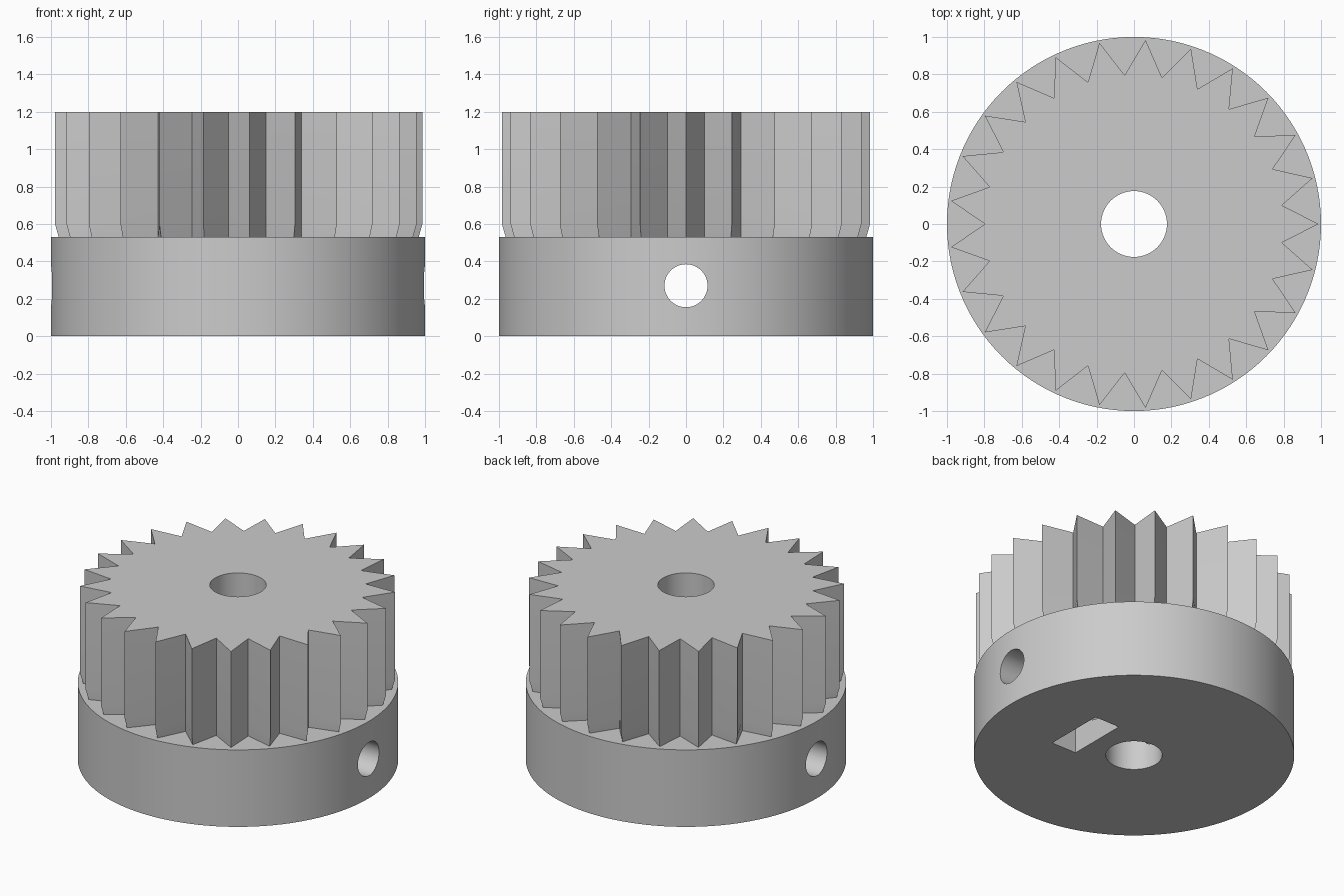
import bpy, bmesh, math
from math import pi, sin, cos
from mathutils import Matrix

TEETH = 25
BASE_TOP, TOP = 0.53, 1.2
TIP, ROOT = 0.986, 0.797

cube = bpy.data.objects.get("Cube")
if cube:
    bpy.data.objects.remove(cube, do_unlink=True)

grey = bpy.data.materials.new("light_grey")
grey.use_nodes = True
colour = (0.6, 0.6, 0.6, 1)
grey.diffuse_color = colour
grey.node_tree.nodes["Principled BSDF"].inputs["Base Color"].default_value = colour


def finish(bm, name):
    """Turn a bmesh into a linked grey object."""
    bmesh.ops.recalc_face_normals(bm, faces=bm.faces)
    mesh = bpy.data.meshes.new(name)
    bm.to_mesh(mesh)
    bm.free()
    mesh.materials.append(grey)
    obj = bpy.data.objects.new(name, mesh)
    bpy.context.collection.objects.link(obj)
    return obj


def cylinder(name, radius, length, centre, segments, along_x=False):
    bm = bmesh.new()
    matrix = Matrix.Translation(centre)
    if along_x:
        matrix = matrix @ Matrix.Rotation(pi / 2, 4, 'Y')
    bmesh.ops.create_cone(bm, cap_ends=True, segments=segments, radius1=radius,
                          radius2=radius, depth=length, matrix=matrix)
    return finish(bm, name)


def box(name, size, centre):
    bm = bmesh.new()
    matrix = Matrix.Translation(centre) @ Matrix.Diagonal((*size, 1))
    bmesh.ops.create_cube(bm, size=1, matrix=matrix)
    return finish(bm, name)


def toothed_drum(name):
    """Star-shaped drum whose tooth tips draw in slightly at the foot."""
    bm = bmesh.new()
    rings = []
    for z, tip in ((BASE_TOP - 0.1, TIP - 0.02), (BASE_TOP, TIP - 0.02),
                   (0.6, TIP), (TOP, TIP)):
        ring = []
        for i in range(2 * TEETH):
            r = ROOT if i % 2 else tip
            a = pi * i / TEETH
            ring.append(bm.verts.new((r * cos(a), r * sin(a), z)))
        rings.append(ring)
    n = 2 * TEETH
    for low, high in zip(rings, rings[1:]):
        for i in range(n):
            j = (i + 1) % n
            bm.faces.new((low[i], low[j], high[j], high[i]))
    bm.faces.new(rings[0][::-1])
    bm.faces.new(rings[-1])
    return finish(bm, name)


# Round hub with the toothed drum on top
body = cylinder("toothed_pulley", 1, BASE_TOP, (0, 0, BASE_TOP / 2), 120)
tools = [
    (toothed_drum("toothed_drum"), 'UNION'),
    # Shaft bore, cross hole for the set screw, and nut pocket in the underside
    (cylinder("shaft_bore", 0.176, 3, (0, 0, 0.6), 64), 'DIFFERENCE'),
    (cylinder("screw_hole", 0.115, 3, (0, 0, 0.27), 48, True), 'DIFFERENCE'),
    (box("nut_pocket", (0.19, 0.42, 0.92), (0.395, 0, 0)), 'DIFFERENCE'),
]

bpy.ops.object.select_all(action='DESELECT')
body.select_set(True)
bpy.context.view_layer.objects.active = body
for tool, operation in tools:
    tool.hide_render = True
    mod = body.modifiers.new(tool.name, 'BOOLEAN')
    mod.operation = operation
    mod.solver = 'EXACT'
    mod.object = tool
    bpy.ops.object.modifier_apply(modifier=mod.name)
    bpy.data.objects.remove(tool, do_unlink=True)

bpy.ops.object.shade_smooth_by_angle(angle=math.radians(25))
